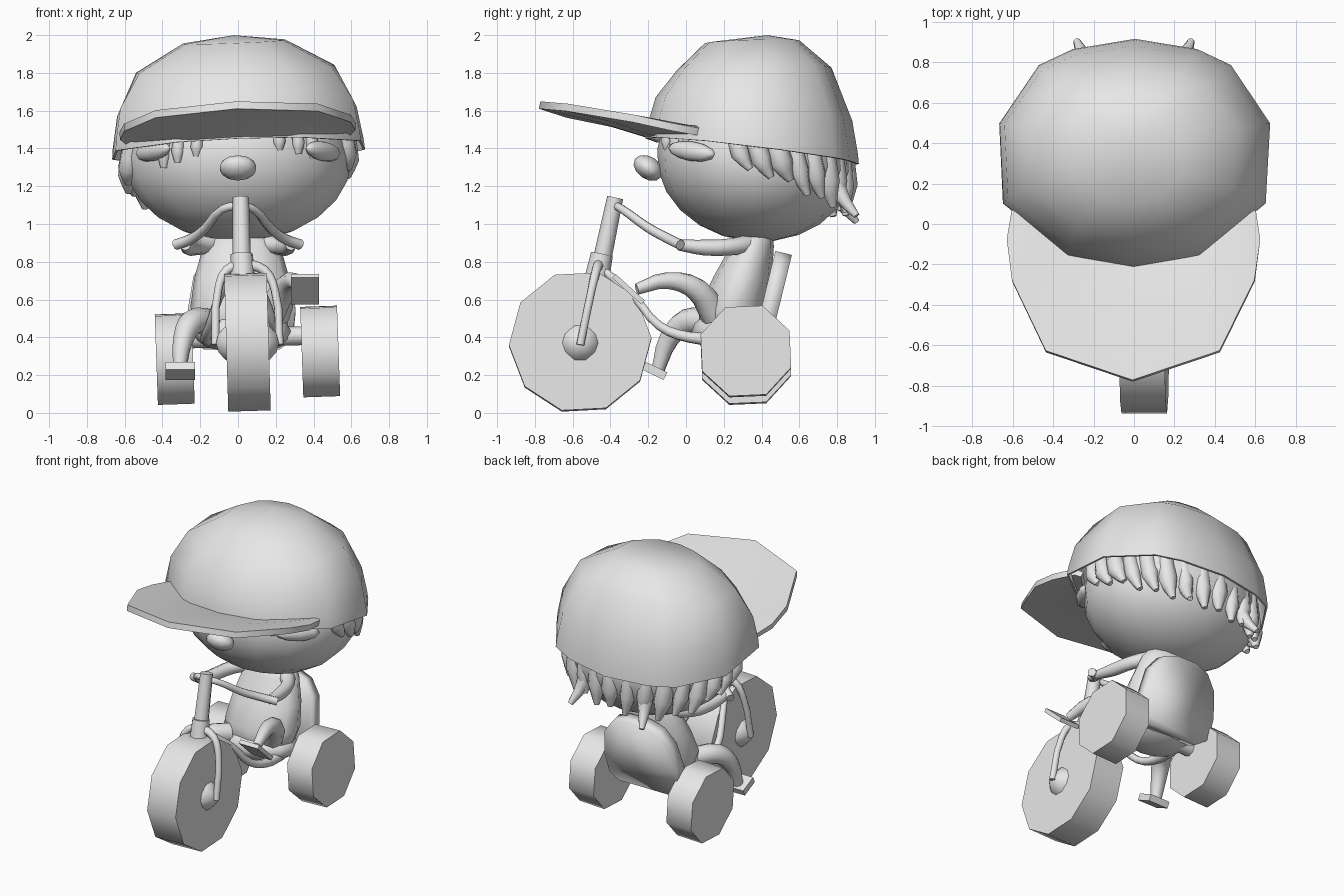
import bpy, bmesh, math
from mathutils import Vector, Matrix

if "Cube" in bpy.data.objects:
    bpy.data.objects.remove(bpy.data.objects["Cube"])

grey = bpy.data.materials.new("plain_grey")
grey.diffuse_color = (0.8, 0.8, 0.8, 1)
grey.use_nodes = True
grey.node_tree.nodes["Principled BSDF"].inputs["Base Color"].default_value = grey.diffuse_color


def finish(name, bm, angle=40):
    bmesh.ops.recalc_face_normals(bm, faces=bm.faces)
    me = bpy.data.meshes.new(name)
    bm.to_mesh(me)
    bm.free()
    me.shade_smooth()
    me.set_sharp_from_angle(angle=math.radians(angle))
    me.materials.append(grey)
    ob = bpy.data.objects.new(name, me)
    bpy.context.collection.objects.link(ob)
    return ob


def thicken(ob, thickness, offset, angle):
    """Apply a solidify shell and mark its rim edges sharp"""
    mod = ob.modifiers.new("shell", 'SOLIDIFY')
    mod.thickness, mod.offset = thickness, offset
    bpy.context.view_layer.update()
    me = bpy.data.meshes.new_from_object(ob.evaluated_get(bpy.context.evaluated_depsgraph_get()))
    ob.modifiers.clear()
    ob.data = me
    me.set_sharp_from_angle(angle=math.radians(angle))


def roll(ob, angle, pivot):
    ob.data.transform(Matrix.Translation(pivot) @ Matrix.Rotation(angle, 4, 'Y') @ Matrix.Translation(-pivot))


def ball(name, loc, size, rot=(0, 0, 0), seg=12, rings=8):
    bm = bmesh.new()
    bmesh.ops.create_uvsphere(bm, u_segments=seg, v_segments=rings, radius=1)
    ob = finish(name, bm, 80)
    ob.location, ob.scale, ob.rotation_euler = loc, size, rot
    return ob


def box(name, loc, size, rot=(0, 0, 0)):
    bm = bmesh.new()
    bmesh.ops.create_cube(bm, size=1)
    bmesh.ops.scale(bm, vec=size, verts=bm.verts)
    ob = finish(name, bm)
    ob.location, ob.rotation_euler = loc, rot
    return ob


def loft(name, rings, shape, apex=None, bottom=True, angle=80):
    """rings: (y centre, z centre, half x, half y, slope dz/dy), shape: unit outline"""
    bm = bmesh.new()
    seg = len(shape)
    loops = [[bm.verts.new((rx * a, cy + ry * b, cz + s * ry * b)) for a, b in shape] for cy, cz, rx, ry, s in rings]
    for lo, hi in zip(loops, loops[1:]):
        for i in range(seg):
            j = (i + 1) % seg
            bm.faces.new((lo[i], lo[j], hi[j], hi[i]))
    if apex:
        top = bm.verts.new(apex)
        for i in range(seg):
            bm.faces.new((loops[-1][i], loops[-1][(i + 1) % seg], top))
    else:
        bm.faces.new(loops[-1])
    if bottom:
        bm.faces.new(loops[0][::-1])
    return finish(name, bm, angle)


def tube(name, pts, radii, res=3):
    """Smooth round tube with a radius for every point"""
    cu = bpy.data.curves.new(name, 'CURVE')
    cu.dimensions = '3D'
    cu.bevel_depth, cu.bevel_resolution = 1, 2
    cu.resolution_u, cu.use_fill_caps = res, True
    sp = cu.splines.new('BEZIER')
    sp.bezier_points.add(len(pts) - 1)
    for p, co, r in zip(sp.bezier_points, pts, radii):
        p.co, p.radius = co, r
        p.handle_left_type = p.handle_right_type = 'AUTO'
    tmp = bpy.data.objects.new(name + "_path", cu)
    bpy.context.collection.objects.link(tmp)
    bpy.context.view_layer.update()
    me = bpy.data.meshes.new_from_object(tmp.evaluated_get(bpy.context.evaluated_depsgraph_get()))
    bpy.data.objects.remove(tmp)
    bm = bmesh.new()
    bm.from_mesh(me)
    bpy.data.meshes.remove(me)
    bmesh.ops.remove_doubles(bm, verts=bm.verts, dist=1e-4)
    return finish(name, bm, 50)


def wheel(name, loc, r, width, sides, turn, lean=0):
    bm = bmesh.new()
    bmesh.ops.create_cone(bm, cap_ends=True, segments=sides, radius1=r, radius2=r, depth=width)
    bmesh.ops.rotate(bm, verts=bm.verts, matrix=Matrix.Rotation(math.radians(turn), 3, 'Z'))
    bmesh.ops.rotate(bm, verts=bm.verts, matrix=Matrix.Rotation(math.pi / 2, 3, 'Y'))
    ob = finish(name, bm, 50)
    ob.location, ob.rotation_euler = loc, (0, lean, 0)
    return ob


# Head and face
ball("head", (0, 0.37, 1.342), (0.6, 0.525, 0.435), (-0.1, 0, 0), 16, 12)
ball("nose", (0, -0.2, 1.297), (0.1, 0.085, 0.06), (-0.6, 0, 0), 10, 6)
for s, side in ((-1, "left"), (1, "right")):
    ball("eyebrow_" + side, (s * 0.45, 0.03, 1.385), (0.155, 0.05, 0.052), (0, 0.12 * s, s * 0.95), 8, 6)

# Cap crown, widest behind the middle and slightly rolled
half = [(0, -1), (0.49, -0.9), (0.97, -0.44), (1, 0.26), (0.71, 0.77), (0.46, 0.91), (0, 1)]
cap_outline = half + [(-x, y) for x, y in half[-2:0:-1]]
pivot = Vector((0, 0.3, 1.45))
crown = loft("cap_crown", [(0.35, 1.385, 0.67, 0.565, -0.12), (0.35, 1.44, 0.665, 0.56, -0.12),
                           (0.36, 1.61, 0.635, 0.52, -0.12), (0.36, 1.82, 0.525, 0.41, 0.02),
                           (0.35, 1.965, 0.27, 0.25, 0.03)],
             cap_outline, (0, 0.43, 2.0), bottom=False)
thicken(crown, 0.012, -1, 50)
roll(crown, -0.04, pivot)

# Cap brim, outer edge and inner edge joined by a curved middle
outer = [(0, -0.775, 1.63), (0.43, -0.63, 1.60), (0.60, -0.28, 1.535), (0.625, -0.08, 1.49), (0.60, 0.06, 1.465)]
inner = [(0, -0.19, 1.475), (0.25, -0.15, 1.47), (0.42, 0.0, 1.46), (0.5, 0.08, 1.455), (0.54, 0.12, 1.455)]


def both(pts):
    return [(-x, y, z) for x, y, z in pts[:0:-1]] + pts


bm = bmesh.new()
rows = []
for t, lift in ((0, 0), (0.5, 0.012), (1, 0)):
    rows.append([bm.verts.new(Vector(a).lerp(Vector(b), t) + Vector((0, 0, lift)))
                 for a, b in zip(both(outer), both(inner))])
for a, b in zip(rows, rows[1:]):
    for i in range(len(a) - 1):
        bm.faces.new((a[i], a[i + 1], b[i + 1], b[i]))
brim = finish("cap_brim", bm, 60)
thicken(brim, 0.04, 0, 60)
roll(brim, -0.04, pivot)


# Hair locks hanging below the cap
def lock(name, angle, length, width, flare, drift=0.0):
    ca, sa = math.cos(angle), math.sin(angle)
    y0 = 0.355 + 0.48 * sa
    root = Vector((0.575 * ca, y0, 1.44 - 0.12 * (y0 - 0.355) + 0.04 * ca))
    out, side = Vector((ca, sa, 0)), Vector((-sa, ca, 0))
    mid = root + out * 0.01 + Vector((0, 0, -length * 0.6)) + side * drift * 0.4
    tip = root + out * flare + Vector((0, 0, -length)) + side * drift
    tube(name, [root, mid, tip], [width * 0.85, width, 0.018], 2)


count = 17
for i in range(count):
    a = math.radians(-12 + 204 * i / (count - 1))
    back = max(0, math.sin(a))
    lock("hair_lock_%d" % i, a, 0.2 + 0.1 * min(1, 1.5 * back) + 0.03 * (i % 2), 0.052 + 0.006 * (i % 3),
         0.005 + 0.015 * back, 0.09 * math.cos(a))
for s in (-1, 1):
    lock("nape_tuft_%d" % s, math.radians(90 + 24 * s), 0.36, 0.05, 0.12)
    for k, deg in enumerate((-68, -57, -48)):
        a = math.radians(deg if s > 0 else 180 - deg)
        lock("fringe_%d_%d" % (s, k), a, 0.12 + 0.02 * k, 0.035, 0.01)

# Torso
circle = [(math.sin(math.pi * i / 6), -math.cos(math.pi * i / 6)) for i in range(12)]
torso = loft("torso", [(0.25, 0.36, 0.13, 0.11, 0), (0.235, 0.44, 0.23, 0.165, 0), (0.25, 0.56, 0.272, 0.18, 0),
                       (0.30, 0.72, 0.25, 0.155, 0), (0.35, 0.88, 0.205, 0.115, 0), (0.37, 0.97, 0.14, 0.09, 0)], circle)
torso.location.x = 0.02

# Seat back with an arched top, and a deep seat pan
bm = bmesh.new()
half = [(0.2, -0.25), (0.27, -0.2), (0.285, -0.05), (0.255, 0.13), (0.18, 0.23), (0.08, 0.265)]
face = bm.faces.new([bm.verts.new((x, 0, z)) for x, z in half + [(-x, z) for x, z in half[::-1]]])
ext = bmesh.ops.extrude_face_region(bm, geom=[face])
bmesh.ops.translate(bm, vec=(0, 0.09, 0), verts=[v for v in ext["geom"] if isinstance(v, bmesh.types.BMVert)])
seat = finish("seat_back", bm, 100)
seat.location, seat.rotation_euler = (0.02, 0.41, 0.6), (-0.24, 0, 0)
ball("seat_pan", (0.02, 0.23, 0.43), (0.26, 0.2, 0.115), seg=12, rings=8)

# Wheels and axles
wheel("front_wheel", (0.05, -0.56, 0.375), 0.378, 0.225, 10, 3, -0.03)
ball("front_hub", (0.05, -0.56, 0.37), (0.175, 0.13, 0.125), seg=10, rings=8)
wheel("rear_wheel_left", (-0.335, 0.317, 0.285), 0.255, 0.195, 8, 25, -0.035)
wheel("rear_wheel_right", (0.435, 0.317, 0.325), 0.255, 0.195, 8, 25, -0.035)
tube("rear_axle", [(-0.3, 0.27, 0.39), (0.02, 0.27, 0.40), (0.4, 0.27, 0.41)], [0.05, 0.05, 0.05])

# Steering column, fork and frame
tube("steering_column", [(0.02, -0.455, 0.76), (0.015, -0.375, 1.14)], [0.05, 0.043])
tube("steering_collar", [(0.025, -0.47, 0.72), (0.02, -0.445, 0.84)], [0.066, 0.06])
for s, side in ((-1, "left"), (1, "right")):
    tube("fork_" + side, [(0.03, -0.46, 0.79), (0.04 + s * 0.1, -0.475, 0.755), (0.045 + s * 0.15, -0.5, 0.65),
                          (0.05 + s * 0.17, -0.56, 0.36)], [0.03, 0.025, 0.022, 0.022])
    tube("frame_rail_" + side, [(0.02 + s * 0.03, -0.43, 0.75), (0.02 + s * 0.12, -0.27, 0.61),
                                (0.02 + s * 0.17, -0.14, 0.46), (0.02 + s * 0.19, 0.02, 0.40),
                                (0.02 + s * 0.18, 0.2, 0.39)], [0.022, 0.022, 0.025, 0.03, 0.04])
    # Handlebar, grip and arm
    tube("handlebar_" + side, [(0.015, -0.38, 1.10), (s * 0.08, -0.34, 1.08), (s * 0.17, -0.2, 0.98),
                               (s * 0.25, -0.09, 0.92), (s * 0.33, -0.03, 0.89)], [0.022, 0.022, 0.026, 0.028, 0.028])
    tube("arm_" + side, [(s * 0.28, -0.04, 0.89), (s * 0.26, 0.1, 0.875), (s * 0.22, 0.25, 0.88),
                         (s * 0.12, 0.36, 0.90)], [0.03, 0.042, 0.045, 0.055])

# Legs on opposite pedals, one raised and one lowered
tube("leg_right", [(0.17, 0.15, 0.52), (0.24, 0.06, 0.65), (0.29, -0.1, 0.70), (0.33, -0.26, 0.655)],
     [0.075, 0.065, 0.045, 0.03])
tube("leg_left", [(-0.15, 0.12, 0.48), (-0.24, 0.0, 0.48), (-0.29, -0.09, 0.39), (-0.31, -0.15, 0.22)],
     [0.07, 0.07, 0.055, 0.035])
box("pedal_right", (0.355, -0.305, 0.655), (0.15, 0.21, 0.028), (-0.74, 0, 0.0))
box("pedal_left", (-0.305, -0.165, 0.222), (0.155, 0.125, 0.045), (-0.45, 0, 0))
